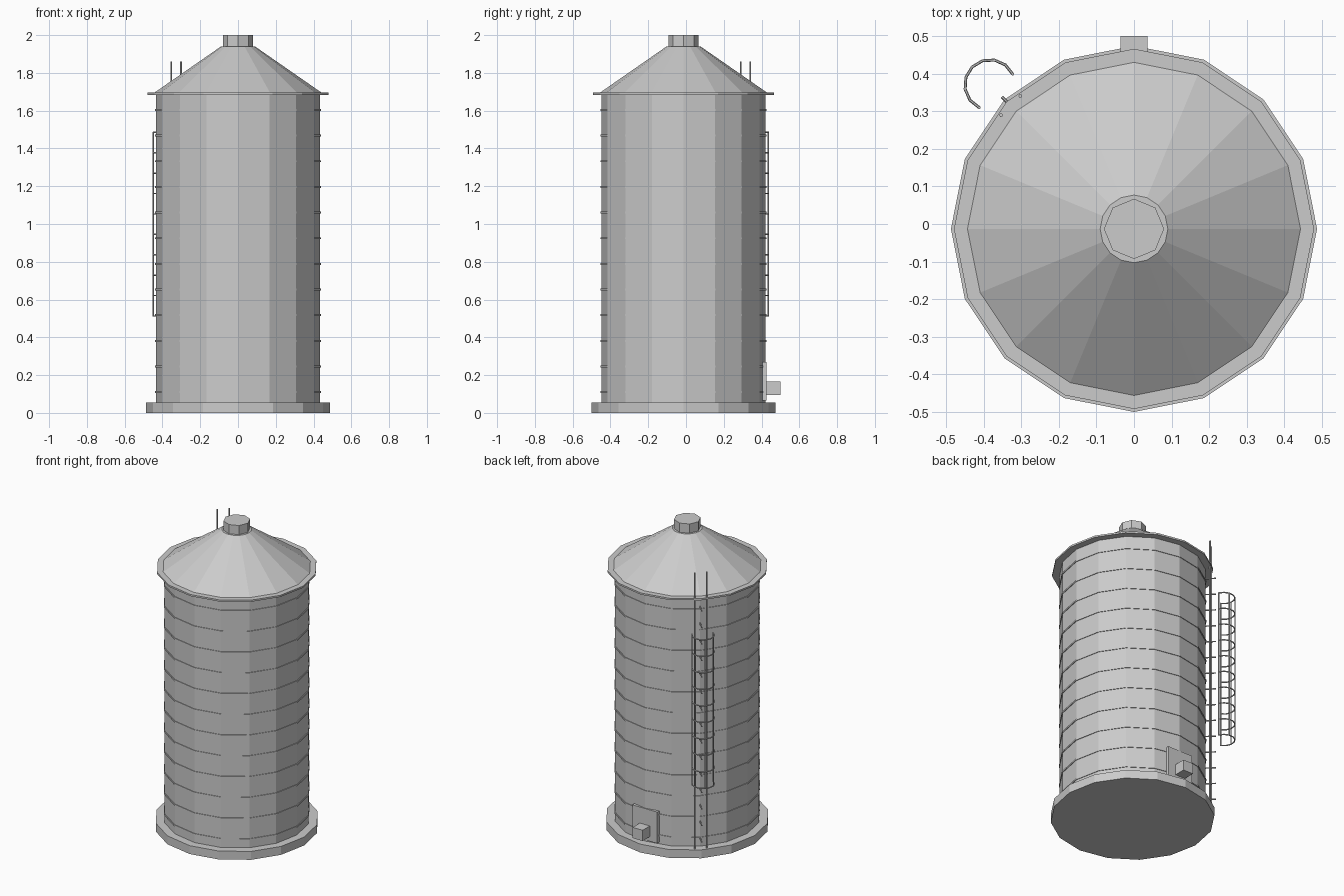
import bpy, bmesh, math
from mathutils import Vector, Matrix

if "Cube" in bpy.data.objects:
    bpy.data.objects.remove(bpy.data.objects["Cube"])

CY = -0.013            # tank axis sits slightly forward of the origin
STEP = math.pi / 8     # 16-sided tank


def make_object(name, bm):
    bmesh.ops.recalc_face_normals(bm, faces=bm.faces)
    mesh = bpy.data.meshes.new(name)
    bm.to_mesh(mesh)
    bm.free()
    ob = bpy.data.objects.new(name, mesh)
    bpy.context.collection.objects.link(ob)
    return ob


def add_drum(bm, r1, r2, z0, z1, sides=16):
    """Closed drum or frustum with a vertex on the +x axis."""
    rings = [[bm.verts.new((r * math.cos(2 * math.pi * i / sides),
                            r * math.sin(2 * math.pi * i / sides) + CY, z))
              for i in range(sides)] for r, z in ((r1, z0), (r2, z1))]
    for i in range(sides):
        j = (i + 1) % sides
        bm.faces.new((rings[0][i], rings[0][j], rings[1][j], rings[1][i]))
    bm.faces.new(rings[0][::-1])
    bm.faces.new(rings[1])


def drum(name, *args):
    bm = bmesh.new()
    add_drum(bm, *args)
    return make_object(name, bm)


def box(name, x, y, z):
    bm = bmesh.new()
    size = Matrix.Diagonal((x[1] - x[0], y[1] - y[0], z[1] - z[0], 1))
    mid = Vector((sum(x) / 2, sum(y) / 2, sum(z) / 2))
    bmesh.ops.create_cube(bm, size=1, matrix=Matrix.Translation(mid) @ size)
    return make_object(name, bm)


def tubes(name, paths, radius):
    """Sweep a round bar along each path of points."""
    cu = bpy.data.curves.new(name, 'CURVE')
    cu.dimensions = '3D'
    cu.bevel_depth = radius
    cu.bevel_resolution = 1
    cu.use_fill_caps = True
    for pts in paths:
        sp = cu.splines.new('POLY')
        sp.use_smooth = False
        sp.points.add(len(pts) - 1)
        for p, co in zip(sp.points, pts):
            p.co = (*co, 1)
    ob = bpy.data.objects.new(name, cu)
    bpy.context.collection.objects.link(ob)
    return ob


def ladder_point(out, side, z):
    """Point given by distance outward and sideways on the back-left diagonal."""
    s = math.sqrt(0.5)
    return (s * (side - out), s * (side + out) + CY, z)


# Tank shell, roof and foundation
drum("foundation", 0.487, 0.487, 0, 0.055)
drum("tank_wall", 0.435, 0.435, 0.055, 1.69)
drum("eave_ring", 0.479, 0.479, 1.684, 1.695)
drum("cone_roof", 0.443, 0.09, 1.695, 1.94)
drum("roof_vent", 0.08, 0.08, 1.94, 2.0, 8)

# Thin hoops around the wall
bm = bmesh.new()
for i in range(12):
    z = 0.11 + i * 0.1358
    add_drum(bm, 0.439, 0.439, z - 0.005, z + 0.005)
make_object("wall_bands", bm)

# Hatch and outlet at the back
box("hatch_panel", (-0.09, 0.09), (0.405, 0.426), (0.065, 0.27))
box("outlet_box", (-0.036, 0.036), (0.42, 0.5), (0.095, 0.165))

# Ladder: two rails, with rungs pointing outward between them
tubes("ladder_rails", [[ladder_point(0.464, s, 0.055), ladder_point(0.464, s, 1.86)]
                       for s in (-0.036, 0.036)], 0.005)
rung_z = [0.11 + i * 0.108 for i in range(15)]
tubes("ladder_rungs", [[ladder_point(0.43, 0, z), ladder_point(0.497, 0, z)]
                       for z in rung_z], 0.004)


# Safety cage: open hoops joined by upright bars
def cage_point(deg, z):
    a = math.radians(deg)
    return ladder_point(0.542 + 0.067 * math.cos(a), 0.067 * math.sin(a), z)


tubes("cage_hoops", [[cage_point(-110 + k * 27.5, 0.513 + i * 0.108) for k in range(9)]
                     for i in range(10)], 0.004)
tubes("cage_bars", [[cage_point(d, 0.51), cage_point(d, 1.488)]
                    for d in (-110, -55, 0, 55, 110)], 0.004)
